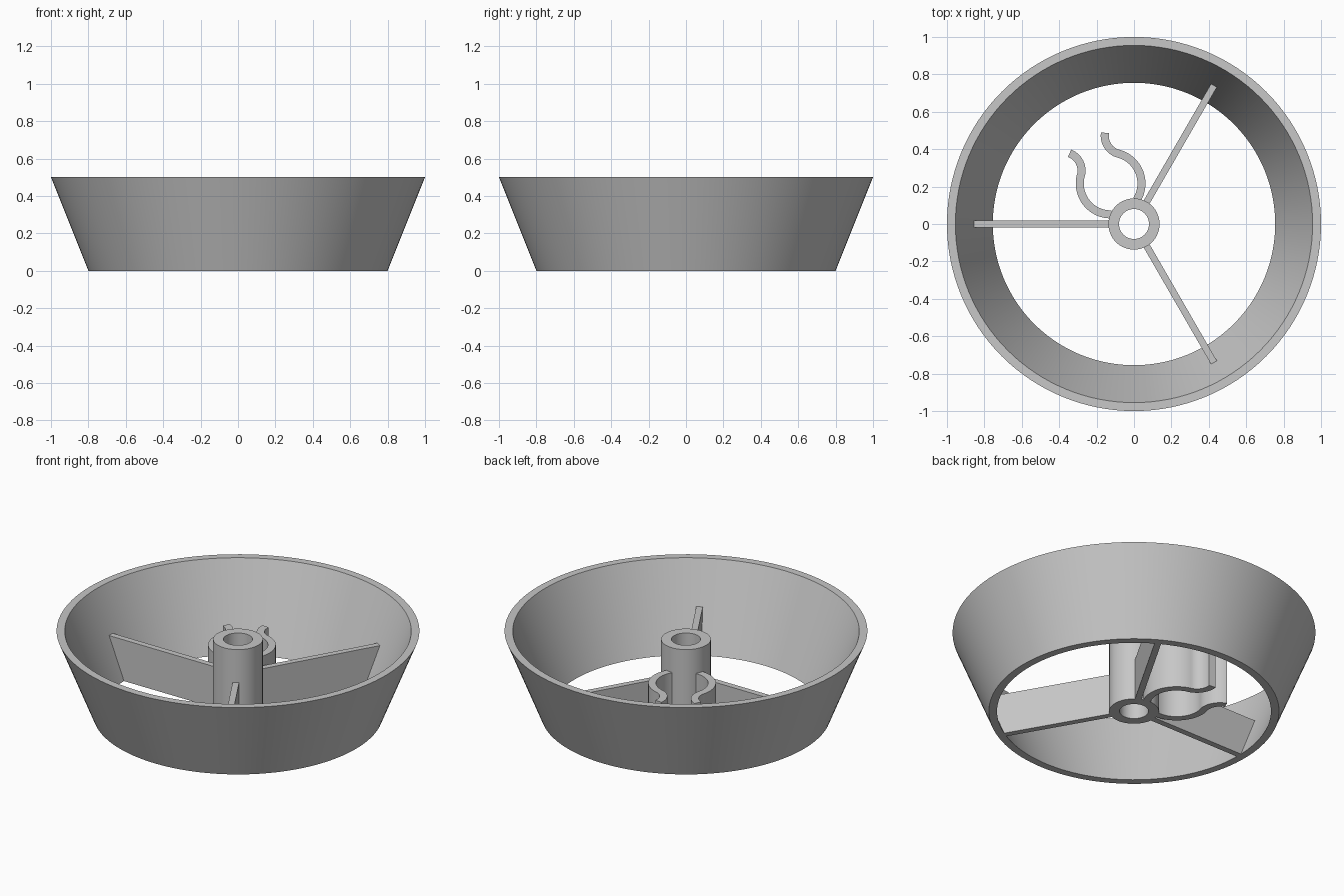
import bpy
import bmesh
from math import cos, sin, pi, radians
from mathutils import Matrix, Vector

cube = bpy.data.objects.get("Cube")
if cube:
    bpy.data.objects.remove(cube, do_unlink=True)

grey = bpy.data.materials.new("light grey plastic")
grey.use_nodes = True
grey.diffuse_color = (0.57, 0.57, 0.57, 1)
grey.node_tree.nodes["Principled BSDF"].inputs["Base Color"].default_value = grey.diffuse_color


def finish(name, bm, angle=30):
    bmesh.ops.recalc_face_normals(bm, faces=bm.faces)
    mesh = bpy.data.meshes.new(name)
    bm.to_mesh(mesh)
    bm.free()
    mesh.materials.append(grey)
    obj = bpy.data.objects.new(name, mesh)
    bpy.context.collection.objects.link(obj)
    bpy.ops.object.select_all(action="DESELECT")
    obj.select_set(True)
    bpy.context.view_layer.objects.active = obj
    bpy.ops.object.shade_smooth_by_angle(angle=radians(angle))
    return obj


def lathe(name, profile, steps):
    """Spin a closed (radius, height) profile around z."""
    bm = bmesh.new()
    rings = []
    for i in range(steps):
        a = 2 * pi * i / steps
        rings.append([bm.verts.new((r * cos(a), r * sin(a), z)) for r, z in profile])
    n = len(profile)
    for i in range(steps):
        a, b = rings[i], rings[(i + 1) % steps]
        for j in range(n):
            k = (j + 1) % n
            bm.faces.new((a[j], b[j], b[k], a[k]))
    return finish(name, bm)


def arc(cx, cy, radius, start, end, steps):
    angles = [radians(start + (end - start) * i / steps) for i in range(steps + 1)]
    return [Vector((cx + radius * cos(a), cy + radius * sin(a))) for a in angles]


def ribbon(name, path, thickness, height, matrix):
    """Upright strip of even thickness along a plan path."""
    bm = bmesh.new()
    sections = []
    for i, p in enumerate(path):
        t = (path[min(i + 1, len(path) - 1)] - path[max(i - 1, 0)]).normalized()
        side = Vector((-t.y, t.x)) * thickness / 2
        corners = [(p + side, 0), (p - side, 0), (p - side, height), (p + side, height)]
        sections.append([bm.verts.new(matrix @ Vector((q.x, q.y, z))) for q, z in corners])
    for a, b in zip(sections, sections[1:]):
        for j in range(4):
            k = (j + 1) % 4
            bm.faces.new((a[j], b[j], b[k], a[k]))
    bm.faces.new(sections[0])
    bm.faces.new(sections[-1])
    return finish(name, bm)


# Flared outer ring and central tube
lathe("outer_ring", [(0.8, 0), (1, 0.5), (0.955, 0.5), (0.755, 0)], 128)
lathe("hub", [(0.137, 0), (0.137, 0.45), (0.08, 0.45), (0.08, 0)], 64)

# Three flat spokes whose outer ends follow the slope of the ring
for index, degrees in enumerate((60, 180, 300)):
    bm = bmesh.new()
    outline = [(0.12, 0), (0.76, 0), (0.86, 0.25), (0.12, 0.25)]
    face = bm.faces.new([bm.verts.new((x, -0.018, z)) for x, z in outline])
    extruded = bmesh.ops.extrude_face_region(bm, geom=[face])["geom"]
    moved = [v for v in extruded if isinstance(v, bmesh.types.BMVert)]
    bmesh.ops.translate(bm, verts=moved, vec=(0, 0.036, 0))
    bm.transform(Matrix.Rotation(radians(degrees), 4, "Z"))
    finish(f"spoke_{index + 1}", bm)

# Spring clip: two mirrored arms with a round seat and flared tips
arm = arc(0.25, 0, 0.165, 152, 45, 24) + arc(0.437, 0.187, 0.1, 225, 309, 14)[1:]
turn = Matrix.Rotation(radians(120), 4, "Z")
for name, sign in (("clip_arm_a", 1), ("clip_arm_b", -1)):
    ribbon(name, [Vector((p.x, sign * p.y)) for p in arm], 0.043, 0.3, turn)
